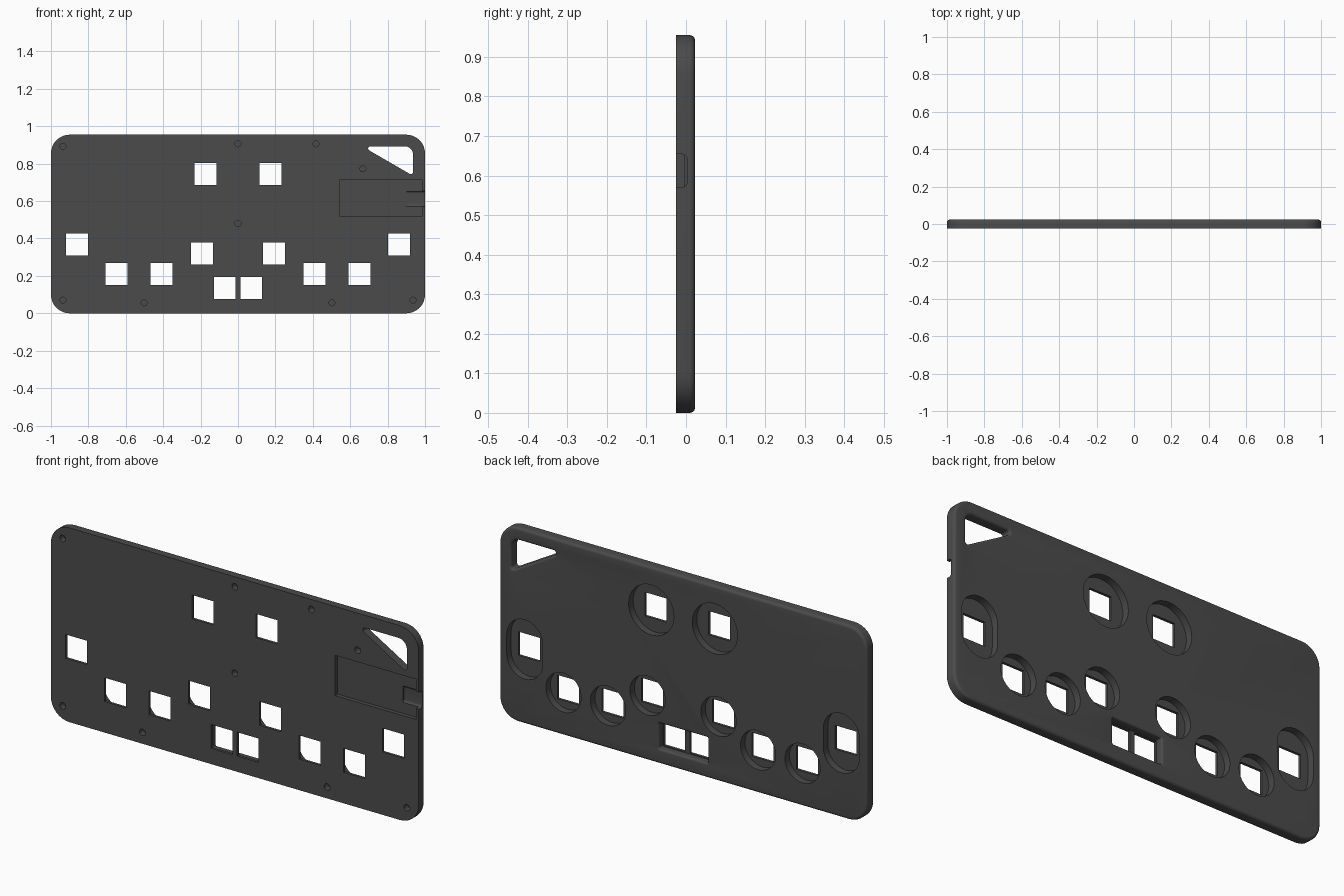
import bpy, bmesh, math

if "Cube" in bpy.data.objects:
    bpy.data.objects.remove(bpy.data.objects["Cube"])

FRONT, BACK, FLOOR = -0.025, 0.023, -0.012   # plate faces and button pocket floor
HEIGHT = 0.955

grey = bpy.data.materials.new("dark grey")
grey.diffuse_color = (0.07, 0.07, 0.07, 1)
grey.use_nodes = True
grey.node_tree.nodes["Principled BSDF"].inputs["Base Color"].default_value = grey.diffuse_color


def hull(circles, grow=0.0, steps=8):
    """Outline around circles (a, b, radius) listed counter-clockwise."""
    n = len(circles)
    if n == 1:
        a, b, r = circles[0]
        k = steps * 5
        return [(a + (r + grow) * math.cos(math.tau * i / k),
                 b + (r + grow) * math.sin(math.tau * i / k)) for i in range(k)]

    def normal(p, q):
        dx, dy = q[0] - p[0], q[1] - p[1]
        return math.atan2(dy, dx) - math.acos((p[2] - q[2]) / math.hypot(dx, dy))

    pts = []
    for i, c in enumerate(circles):
        if c[2] + grow <= 0:
            pts.append(c[:2])
            continue
        t0 = normal(circles[i - 1], c)
        sweep = (normal(c, circles[(i + 1) % n]) - t0) % math.tau
        k = max(2, round(steps * sweep / (math.pi / 2)))
        for j in range(k + 1):
            t = t0 + sweep * j / k
            pts.append((c[0] + (c[2] + grow) * math.cos(t), c[1] + (c[2] + grow) * math.sin(t)))
    return pts


def rect(x, z, w, h, r=0.0):
    w, h = w / 2 - r, h / 2 - r
    return [(x + w, z + h, r), (x - w, z + h, r), (x - w, z - h, r), (x + w, z - h, r)]


def loft(name, circles, levels, along_x=False):
    """Solid through copies of an outline; levels are (depth, outline growth)."""
    bm = bmesh.new()
    rings = []
    for d, grow in levels:
        rings.append([bm.verts.new((d, a, b) if along_x else (a, d, b))
                      for a, b in hull(circles, grow)])
    bm.faces.new(rings[0])
    bm.faces.new(rings[-1][::-1])
    for lo, hi in zip(rings, rings[1:]):
        for i in range(len(lo)):
            j = (i + 1) % len(lo)
            bm.faces.new((lo[i], hi[i], hi[j], lo[j]))
    bmesh.ops.recalc_face_normals(bm, faces=bm.faces)
    mesh = bpy.data.meshes.new(name)
    bm.to_mesh(mesh)
    bm.free()
    mesh.materials.append(grey)
    ob = bpy.data.objects.new(name, mesh)
    bpy.context.collection.objects.link(ob)
    return ob


def fillet(size, sign, steps=6):
    """Levels that round the back rim, inwards (-1) or outwards (+1)."""
    return [(BACK - size + size * math.sin(t), sign * size * (1 - math.cos(t)))
            for t in (math.pi / 2 * i / steps for i in range(steps + 1))]


# plate with rounded corners and a rounded back rim
plate = loft("case_plate", rect(0, HEIGHT / 2, 2, HEIGHT, 0.1), [(FRONT, 0)] + fillet(0.014, -1))
cutters = []


def cut(name, circles, levels, along_x=False):
    cutters.append(loft(name, circles, levels, along_x))


# mirrored button openings with pockets on the back: x, z, pocket radius, half stretch
buttons = [(0.173, 0.745, 0.123, 0), (0.861, 0.367, 0.098, 0.048), (0.65, 0.211, 0.096, 0),
           (0.408, 0.211, 0.096, 0), (0.193, 0.319, 0.096, 0), (0.071, 0.136, 0, 0)]
for x0, z, r, s in buttons:
    for x in (-x0, x0):
        cut("button_opening", rect(x, z, 0.117, 0.117), [(-0.1, 0), (0.1, 0)])
        if r:
            shape = [(x, z + s, r), (x, z - s, r)] if s else [(x, z, r)]
            cut("button_pocket", shape, [(FLOOR, 0), (0.1, 0)])

# shared pocket behind the two lower openings
rim = fillet(0.01, 1)
cut("lower_pocket", rect(0, 0.136, 0.266, 0.126, 0.006), [(FLOOR, 0)] + rim + [(0.1, 0.01)])

# triangular strap opening with a rounded back rim
cut("strap_opening", [(0.891, 0.848, 0.045), (0.708, 0.881, 0.012), (0.924, 0.756, 0.012)],
    [(-0.1, 0)] + fillet(0.012, 1) + [(0.1, 0.012)])

# circuit board recess and the connector slot through the side
cut("board_recess", rect(0.765, 0.616, 0.44, 0.198), [(-0.1, 0), (-0.005, 0)])
cut("connector_slot", rect(-0.0485, 0.612, 0.103, 0.084, 0.014), [(0.9, 0), (1.1, 0)], True)

# blind screw holes in the front
for x, z in [(-0.936, 0.893), (0, 0.906), (0.417, 0.906), (0.668, 0.773), (0, 0.481),
             (-0.936, 0.07), (0.936, 0.07), (-0.502, 0.056), (0.502, 0.056)]:
    cut("screw_hole", [(x, z, 0.016)], [(-0.1, 0), (0.006, 0)])

# apply all cuts, then drop the cutters
for c in cutters:
    m = plate.modifiers.new("cut", 'BOOLEAN')
    m.operation, m.solver, m.object = 'DIFFERENCE', 'EXACT', c
bpy.context.view_layer.update()
mesh = bpy.data.meshes.new_from_object(plate.evaluated_get(bpy.context.evaluated_depsgraph_get()))
plate.modifiers.clear()
plate.data = mesh
for c in cutters:
    bpy.data.objects.remove(c)

bpy.context.view_layer.objects.active = plate
plate.select_set(True)
bpy.ops.object.shade_smooth_by_angle(angle=math.radians(30))
